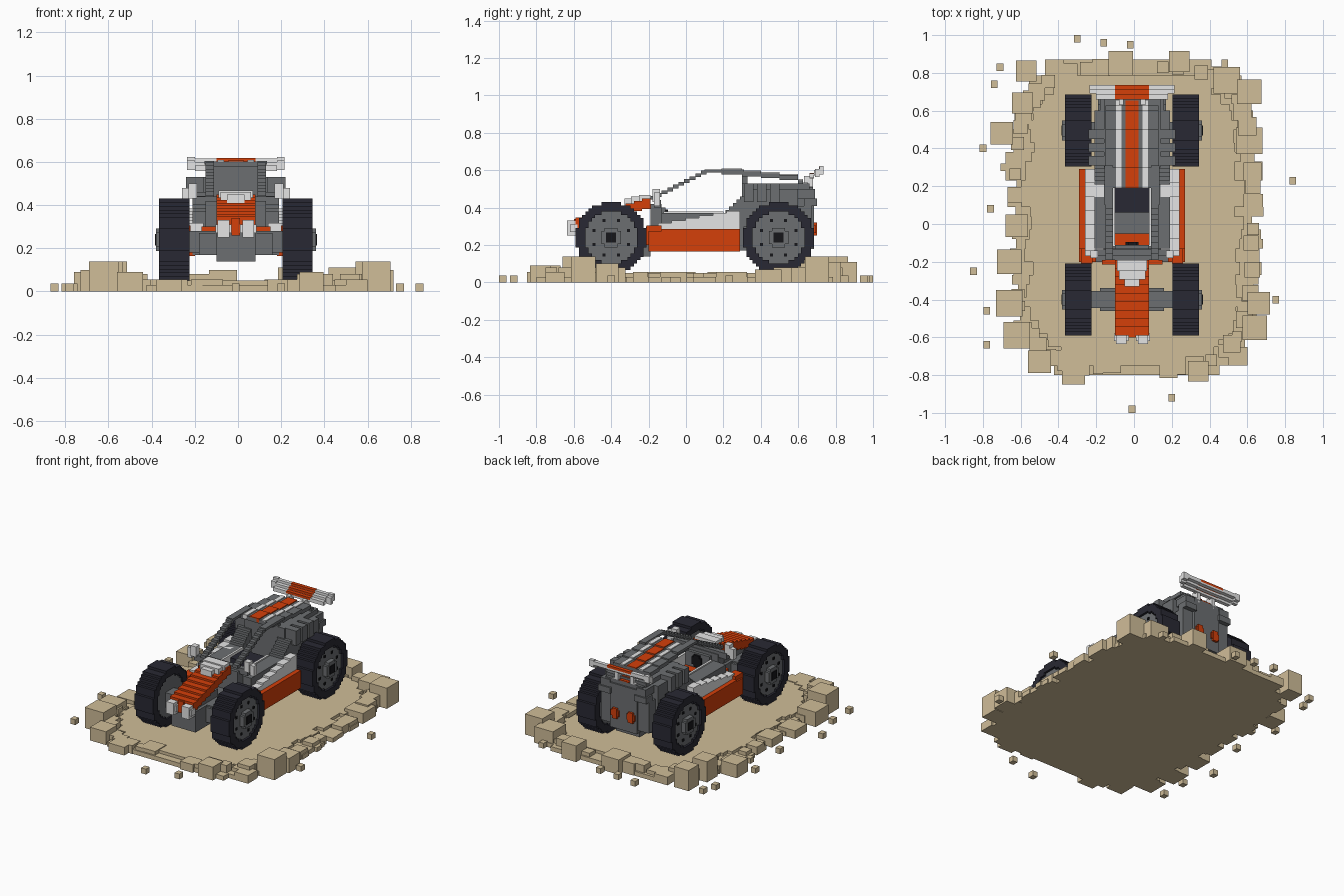
import bpy, bmesh, math, random
from mathutils import Matrix, Vector

random.seed(4)
old = bpy.data.objects.get("Cube")
if old:
    bpy.data.objects.remove(old, do_unlink=True)


def material(name, r, g, b):
    mat = bpy.data.materials.new(name)
    mat.use_nodes = True
    mat.diffuse_color = (r, g, b, 1)
    mat.node_tree.nodes["Principled BSDF"].inputs["Base Color"].default_value = (r, g, b, 1)
    return mat


orange = material("burnt orange", .66, .05, .003)
white = material("light grey", .78, .78, .78)
grey = material("body grey", .15, .158, .165)
dark = material("tyre navy", .022, .022, .033)
black = material("black", .008, .008, .01)
sand = material("sand", .63, .51, .315)
CAR_X = -.01


def part(name, mat, boxes, mirror=False, offset=CAR_X):
    """One object from boxes given as x, y and z ranges."""
    bm = bmesh.new()
    boxes = list(boxes)
    if mirror:
        boxes += [(-b, -a, *rest) for a, b, *rest in boxes]
    for x0, x1, y0, y1, z0, z1 in boxes:
        centre = Vector((x0 + x1, y0 + y1, z0 + z1)) / 2 + Vector((offset, 0, 0))
        size = Matrix.Diagonal((x1 - x0, y1 - y0, z1 - z0, 1))
        bmesh.ops.create_cube(bm, size=1, matrix=Matrix.Translation(centre) @ size)
    mesh = bpy.data.meshes.new(name)
    bm.to_mesh(mesh)
    bm.free()
    mesh.materials.append(mat)
    obj = bpy.data.objects.new(name, mesh)
    bpy.context.collection.objects.link(obj)
    return obj


def steps(x0, x1, start, end, count, thick=None, base=0):
    """Staircase of boxes whose tops run between two (y, z) points."""
    (ya, za), (yb, zb) = start, end
    for i in range(count):
        y0 = ya + (yb - ya) * i / count
        y1 = ya + (yb - ya) * (i + 1) / count
        top = za + (zb - za) * (i + .5) / count
        yield x0, x1, y0, y1, (top - thick if thick else base), top


def stepped_disc(x0, x1, yc, zc, radius, hole=0):
    """Blocky disc or ring facing sideways, in rows of one unit."""
    unit = .19 / 11
    n = round(radius / unit)

    def half(r, h):
        return round(math.sqrt(max(r * r - h * h, 0)) / unit) * unit

    for i in range(-n, n):
        h = (i + .5) * unit
        low, high = zc + i * unit, zc + (i + 1) * unit
        outer, inner = half(radius, h), half(hole, h)
        if inner:
            yield x0, x1, yc - outer, yc - inner, low, high
            yield x0, x1, yc + inner, yc + outer, low, high
        else:
            yield x0, x1, yc - outer, yc + outer, low, high


# Sand base: a low mound in irregular strips
def edge(y, width, length):
    t = min(abs((y - .03) / length), 1)
    return width * (1 - t ** 4) ** .25


lower, upper = [], []
y = -.8
while y < .87:
    deep = random.choice((.035, .05, .07, .1))
    y1 = min(y + deep, .87)
    mid = (y + y1) / 2
    for strips, width, length, top in ((lower, .65, .85, .03), (upper, .56, .78, .05)):
        reach = edge(mid, width, length)
        if reach > .1:
            strips.append((-reach - random.uniform(-.03, .04), reach + random.uniform(-.03, .04), y, y1, 0, top))
    y = y1
part("sand_base", sand, lower, offset=0)
part("sand_mound", sand, upper, offset=0)

# Lumps of sand round the rim: x, y, size
lumps = [(-.57, .81, .11), (-.42, .82, .1), (-.07, .85, .13), (.24, .86, .11), (.49, .76, .14), (.61, .7, .13),
         (.61, .44, .14), (-.7, .48, .12), (-.59, .64, .11), (-.62, -.01, .12), (-.66, -.2, .13),
         (-.66, -.42, .14), (-.62, -.59, .14), (-.5, -.73, .12), (-.32, -.79, .12), (-.13, -.73, .12),
         (.34, -.78, .11), (.55, -.7, .1), (.64, -.55, .13), (.66, -.42, .12), (.62, -.1, .08), (.63, .2, .08)]
# Smaller crumbs between the lumps
for i in range(46):
    a = math.tau * i / 46 + random.uniform(-.05, .05)
    c, d = math.cos(a), math.sin(a)
    x = math.copysign(abs(c) ** .55, c) * .63
    y = math.copysign(abs(d) ** .55, d) * .8 + .03
    lumps.append((x, y, random.uniform(.05, .1)))
blocks = []
for x, y, s in lumps:
    if abs(y - .08) < .33 or (y < -.6 and -.45 < x < .27):
        tall = .055
    elif s > .1 and abs(x) > .55 and abs(y) > .53:
        tall = .14
    else:
        tall = random.choice((.07, .09, .1, .11)) if s > .1 else random.choice((.055, .08))
    blocks.append((x - s / 2, x + s / 2, y - s / 2, y + s / 2, 0, tall))
part("sand_lumps", sand, blocks, offset=0)
stray = [(-.3, .98), (-.16, .96), (-.02, .95), (-.71, .83), (-.74, .74), (-.8, .4), (-.69, .3), (.84, .23),
         (-.76, .08), (-.85, -.25), (-.78, -.46), (-.78, -.64), (-.01, -.98), (.2, -.92), (.75, -.4), (.48, .85)]
part("loose_sand", sand, [(x - .018, x + .018, y - .02, y + .02, 0, .036) for x, y in stray], offset=0)

# Wheels
for end, yc in (("front", -.4), ("rear", .495)):
    for side, s in (("left", 1), ("right", -1)):
        def across(a, b):
            return (a, b) if s > 0 else (-b, -a)

        name = f"{end}_{side}_"
        part(name + "tyre", dark, stepped_disc(*across(.215, .355), yc, .24, .19, .138))
        part(name + "rim", grey, stepped_disc(*across(.225, .34), yc, .24, .145))
        part(name + "hub", grey, stepped_disc(*across(.33, .37), yc, .24, .052))
        part(name + "hub_nut", black, [(*across(.365, .375), yc - .027, yc + .027, .213, .267)])
        bolts = []
        for i in range(8):
            a = math.tau * (i + .5) / 8
            by, bz = yc + .1 * math.cos(a), .24 + .1 * math.sin(a)
            bolts.append((*across(.338, .346), by - .008, by + .008, bz - .008, bz + .008))
        part(name + "bolts", black, bolts)

# Chassis, axles and suspension
part("floor_pan", grey, [(-.2, .2, -.2, .6, .17, .25), (-.09, .09, -.57, -.19, .14, .28),
                         (-.09, .09, .36, .64, .14, .28), (-.07, .07, -.56, -.3, .25, .33)])
part("axles", grey, [(-.23, .23, yc - .045, yc + .045, .18, .28) for yc in (-.4, .495)])
part("suspension", grey, [(.09, .17, yc - .06, yc + .06, .17, .27) for yc in (-.4, .495)], mirror=True)

# Side pods
part("side_skirts", orange, [(.19, .28, -.2, .29, .165, .275), (.25, .28, -.13, .29, .27, .285),
                             (.21, .27, -.21, -.13, .2, .305), (.09, .16, -.215, -.19, .27, .3)], mirror=True)
part("side_pods", white, steps(.15, .25, (-.15, .31), (.29, .39), 6, base=.25), mirror=True)
part("cockpit_sides", grey, [(.1, .2, -.13, .22, .25, .37)], mirror=True)
part("cockpit_sills", white, [(.09, .105, -.12, .2, .3, .378)], mirror=True)

# Nose with scoop and lamps
part("nose", orange, steps(-.09, .09, (-.59, .34), (-.19, .455), 9, .055))
part("scoop", white, [(-.08, .08, -.25, -.19, .43, .468), (-.07, .07, -.295, -.25, .42, .46),
                      (-.04, .04, -.33, -.295, .4, .45)])
part("cowl", grey, [(-.14, .14, -.19, -.13, .25, .42), (-.2, .2, -.17, -.135, .4, .44)])
part("headlamps", white, [(.03, .085, -.635, -.57, .25, .33), (.02, .095, -.62, -.58, .27, .31)], mirror=True)
part("grille", orange, [(-.02, .02, -.6, -.56, .26, .34)])
part("mirrors", white, [(.18, .22, -.18, -.14, .43, .5), (.22, .25, -.17, -.14, .41, .48)], mirror=True)

# Cockpit
part("cockpit_floor", grey, [(-.1, .1, -.05, .28, .22, .28)])
part("dash_shelf", orange, [(-.09, .09, -.12, -.05, .25, .3)])
part("dashboard", grey, [(-.09, .09, -.135, -.11, .25, .4)])
part("steering_wheel", black, [(-.035, .035, -.11, -.095, .325, .375), (-.022, .022, -.11, -.095, .31, .39)])
part("seat", dark, [(-.09, .09, .06, .2, .25, .36)])
part("bulkhead", grey, [(-.1, .1, .3, .33, .28, .58)])
part("pillars", grey, steps(.1, .14, (-.19, .455), (.11, .605), 10, .02), mirror=True)
part("roof_rails", grey, [(.1, .145, .1, .31, .588, .605)], mirror=True)

# Engine cover and roof
roof = [((.19, .602), (.3, .602), 1), ((.3, .597), (.6, .57), 3), ((.6, .555), (.68, .5), 3)]


def roof_band(x0, x1, lift):
    for (ya, za), (yb, zb), n in roof:
        yield from steps(x0, x1, (ya, za + lift), (yb, zb + lift), n, .026)


part("roof", grey, roof_band(-.14, .14, 0))
part("roof_stripe", orange, roof_band(-.035, .035, .006))
part("roof_side_stripes", white, roof_band(.055, .085, .006), mirror=True)
part("engine_bay", grey, [(-.15, .15, .3, .66, .2, .53), (-.1, .1, .64, .685, .18, .48)])
part("rear_shoulders", grey, steps(.1, .2, (.19, .36), (.31, .47), 6, base=.25), mirror=True)
ribs = [(.14, .23, y, y + .05, .43, .53) for y in (.31, .38, .45)]
part("engine_vents", grey, ribs + [(.14, .2, .31, .6, .3, .5)], mirror=True)
part("tail_panels", grey, [(.09, .18, .63, .7, .41, .45), (.1, .17, .6, .69, .45, .5), (.09, .18, .6, .67, .2, .41)],
     mirror=True)
part("tail_lamps", orange, [(.03, .09, .67, .695, .265, .305), (.042, .078, .67, .7, .25, .32)], mirror=True)

# Rear wing: orange deck on a pale base
part("wing_deck", orange, steps(-.09, .09, (.66, .577), (.735, .627), 3, .016))
part("wing_base", white, steps(-.09, .09, (.66, .562), (.735, .612), 3, .014))
part("wing_sides", white, [*steps(.09, .19, (.66, .575), (.735, .625), 3, .025),
                           *steps(.19, .225, (.69, .6), (.735, .63), 2, .045)], mirror=True)
part("wing_struts", white, [(.045, .07, .63, .68, .49, .57)], mirror=True)
